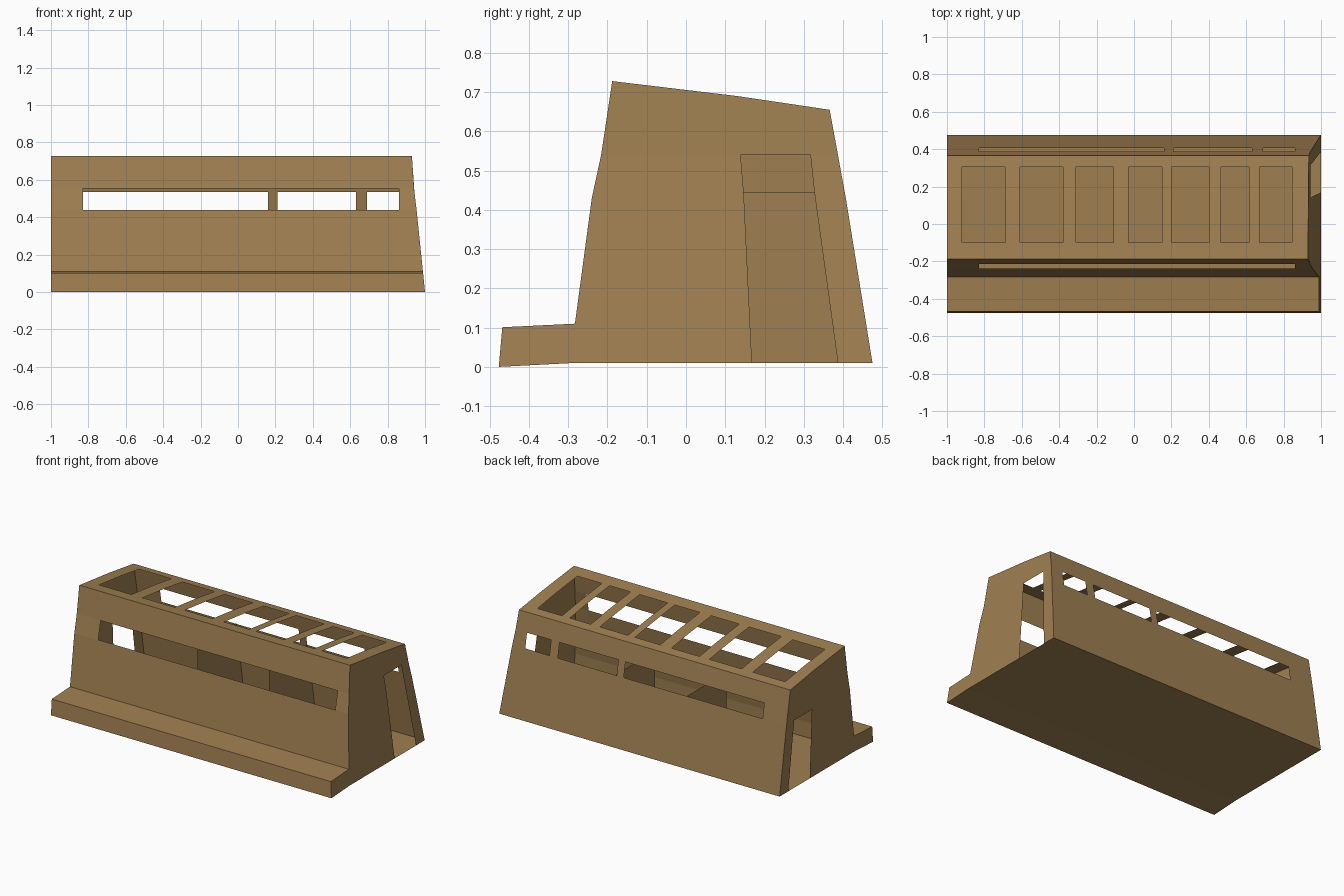
import bpy
import bmesh
from mathutils import Vector

if "Cube" in bpy.data.objects:
    bpy.data.objects.remove(bpy.data.objects["Cube"])

mat = bpy.data.materials.new("sandy brown")
mat.diffuse_color = (0.35, 0.215, 0.083, 1)
mat.use_nodes = True
mat.node_tree.nodes["Principled BSDF"].inputs["Base Color"].default_value = mat.diffuse_color


def interp(table, t):
    """Piecewise linear lookup."""
    for (a, va), (b, vb) in zip(table, table[1:]):
        if t <= b:
            return va + (vb - va) * (t - a) / (b - a)
    return table[-1][1]


# Profiles as functions of height (front, back, right end) or depth (roof)
FRONT = [(0.01, -0.285), (0.11, -0.283), (0.43, -0.24), (0.555, -0.213), (0.728, -0.188)]
BACK = [(0.01, 0.475), (0.42, 0.409), (0.535, 0.388), (0.655, 0.366)]
RIGHT = [(0.0, 1.0), (0.42, 0.957), (0.555, 0.941), (0.728, 0.93)]
ROOF = [(-0.188, 0.728), (0.13, 0.69), (0.366, 0.655)]
END = "end"          # marks the sloping right end in a list of x positions


def right_x(z):
    return interp(RIGHT, z)


def at_x(x, z):
    return right_x(z) if x == END else x


def panel(name, us, vs, place, holes, outward):
    """Sheet of quads over a grid, leaving out the cells in holes."""
    bm = bmesh.new()
    grid = [[bm.verts.new(place(u, v)) for u in us] for v in vs]
    for j in range(len(vs) - 1):
        for i in range(len(us) - 1):
            if (i, j) in holes:
                continue
            f = bm.faces.new((grid[j][i], grid[j][i + 1], grid[j + 1][i + 1], grid[j + 1][i]))
            f.normal_update()
            if f.normal.dot(Vector(outward)) < 0:
                f.normal_flip()
    loose = [v for v in bm.verts if not v.link_faces]
    bmesh.ops.delete(bm, geom=loose, context='VERTS')
    me = bpy.data.meshes.new(name)
    bm.to_mesh(me)
    bm.free()
    me.materials.append(mat)
    ob = bpy.data.objects.new(name, me)
    bpy.context.collection.objects.link(ob)
    return ob


# Front wall with one long window slot
panel("front_wall", [-1, -0.83, 0.86, END], [0.01, 0.11, 0.44, 0.555, 0.728],
      lambda x, z: (at_x(x, z), interp(FRONT, z), z), {(1, 2)}, (0, -1, 0))

# Back wall with three windows
panel("back_wall", [-1, -0.83, 0.16, 0.21, 0.63, 0.69, 0.862, END], [0.01, 0.44, 0.535, 0.655],
      lambda x, z: (at_x(x, z), interp(BACK, z), z), {(1, 1), (3, 1), (5, 1)}, (0, 1, 0))

# Roof with seven skylights
sky = [-0.92, -0.69, -0.61, -0.38, -0.31, -0.11, -0.03, 0.15,
       0.20, 0.40, 0.465, 0.615, 0.67, 0.845]
panel("roof", [-1] + sky + [END], [-0.188, -0.10, 0.13, 0.305, 0.366],
      lambda x, y: (at_x(x, interp(ROOF, y)), y, interp(ROOF, y)),
      {(i, j) for i in range(1, 14, 2) for j in (1, 2)}, (0, 0, 1))

# End walls, each with a leaning doorway
DOOR = ([(0.01, 0.168), (0.445, 0.147), (0.54, 0.139), (0.69, 0.13)],
        [(0.01, 0.387), (0.445, 0.327), (0.54, 0.317), (0.66, 0.305)])
EDGES = [FRONT, DOOR[0], DOOR[1], BACK]


def end_point(col, z, side):
    y = interp(EDGES[col], z)
    if z > 0.6:                      # top row follows the roof line
        y = EDGES[col][-1][1]
        z = interp(ROOF, y)
    return (right_x(z) if side > 0 else -1, y, z)


rows = [0.01, 0.11, 0.43, 0.445, 0.54, 0.7]
for name, side, door_rows in (("right_end_wall", 1, 4), ("left_end_wall", -1, 3)):
    panel(name, [0, 1, 2, 3], rows,
          lambda c, z, s=side: end_point(c, z, s),
          {(1, j) for j in range(door_rows)}, (side, 0, 0))

# Floor
panel("floor", [-1, END], [-0.285, 0.475],
      lambda x, y: (at_x(x, 0.01), y, 0.01), set(), (0, 0, -1))

# Step along the front: bottom, face, top and ends
STEP = [(-0.285, 0.01), (-0.477, 0.0), (-0.468, 0.101), (-0.283, 0.11)]
for name, k, out in (("step_bottom", 0, (0, 0, -1)), ("step_face", 1, (0, -1, 0)),
                     ("step_top", 2, (0, 0, 1))):
    panel(name, [-1, END], [k, k + 1],
          lambda x, i: (at_x(x, STEP[i][1]), *STEP[i]), set(), out)
for name, side in (("step_right_end", 1), ("step_left_end", -1)):
    panel(name, [0, 1], [0, 1],
          lambda u, v, s=side: (at_x(END, STEP[(0, 1, 3, 2)[u + 2 * v]][1]) if s > 0 else -1,
                                *STEP[(0, 1, 3, 2)[u + 2 * v]]), set(), (side, 0, 0))

# Low partitions inside, reaching from mid floor to the back wall
for name, x in (("left_partition", -0.295), ("middle_partition", 0.215)):
    panel(name, [0, 1], [0.01, 0.445],
          lambda u, z, x=x: (x, interp(BACK, z) if u else 0.01, z), set(), (1, 0, 0))
